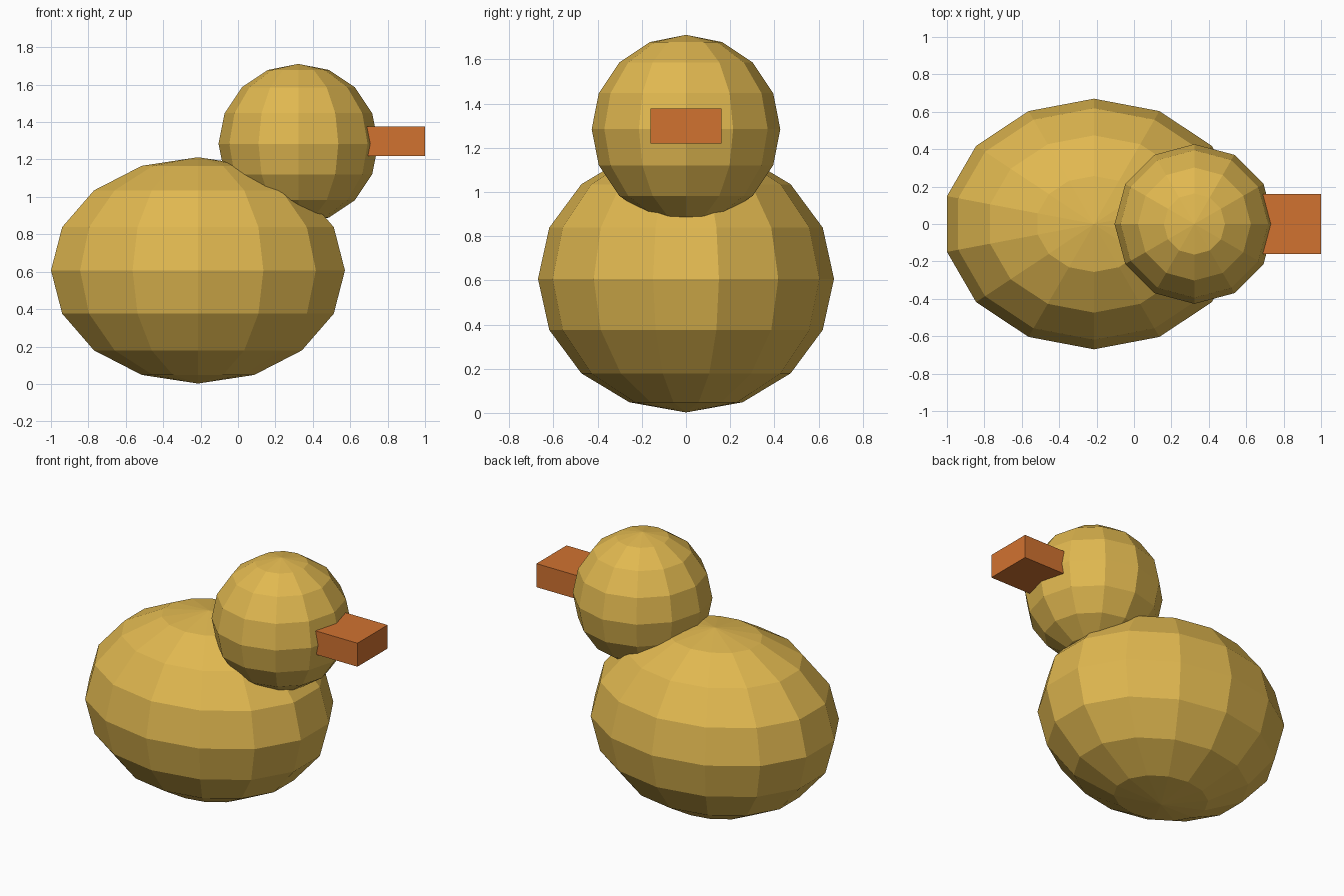
import bpy, bmesh
from mathutils import Matrix, Vector

if "Cube" in bpy.data.objects:
    bpy.data.objects.remove(bpy.data.objects["Cube"])


def material(name, rgb):
    m = bpy.data.materials.new(name)
    m.diffuse_color = (*rgb, 1.0)
    m.use_nodes = True
    m.node_tree.nodes["Principled BSDF"].inputs["Base Color"].default_value = m.diffuse_color
    return m


yellow = material("golden yellow", (0.75, 0.48, 0.08))
orange = material("orange", (0.64, 0.17, 0.03))


def add_object(name, bm, mat):
    mesh = bpy.data.meshes.new(name)
    bm.to_mesh(mesh)
    bm.free()
    mesh.materials.append(mat)
    obj = bpy.data.objects.new(name, mesh)
    bpy.context.collection.objects.link(obj)
    return obj


def placed(centre, size):
    return Matrix.Translation(Vector(centre)) @ Matrix.Diagonal((*size, 1.0))


def ball(name, segments, centre, radii, mat):
    bm = bmesh.new()
    bmesh.ops.create_uvsphere(bm, u_segments=segments, v_segments=8,
                              radius=1.0, matrix=placed(centre, radii))
    return add_object(name, bm, mat)


def box(name, low, high, mat):
    low, high = Vector(low), Vector(high)
    bm = bmesh.new()
    bmesh.ops.create_cube(bm, size=1.0, matrix=placed((low + high) / 2, high - low))
    return add_object(name, bm, mat)


# Faceted egg-shaped body and round head
ball("body", 14, (-0.214, 0, 0.607), (0.806, 0.67, 0.605), yellow)
ball("head", 12, (0.323, 0, 1.284), (0.427, 0.427, 0.427), yellow)

# Block bill, pushed into the head
box("bill", (0.62, -0.16, 1.219), (1.0, 0.16, 1.377), orange)
